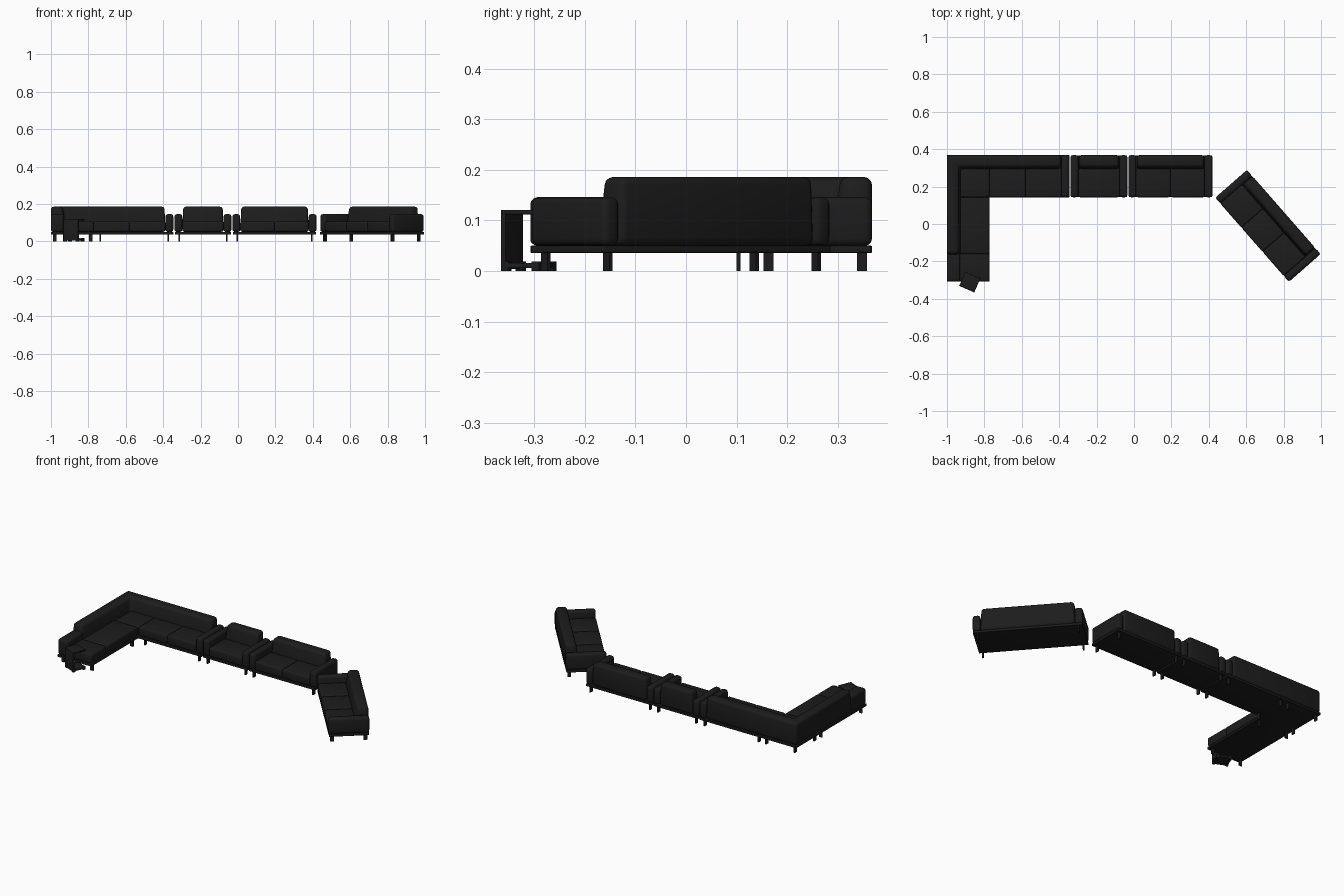
import bpy, bmesh, math
from mathutils import Matrix

if "Cube" in bpy.data.objects:
    bpy.data.objects.remove(bpy.data.objects["Cube"])

black = bpy.data.materials.new("black_fabric")
black.diffuse_color = (0.012, 0.012, 0.012, 1)
black.use_nodes = True
black.node_tree.nodes["Principled BSDF"].inputs["Base Color"].default_value = black.diffuse_color


def prism(name, low, high, z0, z1, r=0.0, M=Matrix.Identity(4), seg=3):
    """Solid between a bottom outline and a top outline, with rounded edges."""
    bm = bmesh.new()
    a = [bm.verts.new((x, y, z0)) for x, y in low]
    b = [bm.verts.new((x, y, z1)) for x, y in high]
    n = len(a)
    bm.faces.new(a[::-1])
    bm.faces.new(b)
    for i in range(n):
        j = (i + 1) % n
        bm.faces.new((a[i], a[j], b[j], b[i]))
    bmesh.ops.recalc_face_normals(bm, faces=bm.faces)
    if r:
        bmesh.ops.bevel(bm, geom=bm.edges[:], offset=r, segments=seg,
                        profile=0.5, affect='EDGES', clamp_overlap=True)
    me = bpy.data.meshes.new(name)
    bm.to_mesh(me)
    bm.free()
    me.materials.append(black)
    ob = bpy.data.objects.new(name, me)
    ob.matrix_world = M
    bpy.context.collection.objects.link(ob)
    bpy.ops.object.select_all(action='DESELECT')
    ob.select_set(True)
    bpy.context.view_layer.objects.active = ob
    bpy.ops.object.shade_smooth_by_angle(angle=math.radians(40))
    return ob


def rect(x0, x1, y0, y1):
    return [(x0, y0), (x1, y0), (x1, y1), (x0, y1)]


def box(name, x0, x1, y0, y1, z0, z1, r=0.0, M=Matrix.Identity(4)):
    p = rect(x0, x1, y0, y1)
    return prism(name, p, p, z0, z1, r, M)


def place(x, y, deg=0):
    return Matrix.Translation((x, y, 0)) @ Matrix.Rotation(math.radians(deg), 4, 'Z')


Z_BASE, Z_PAD, Z_SEAT, Z_ARM, Z_BACK = 0.036, 0.052, 0.107, 0.146, 0.186
ARM, BACK = 0.042, 0.08


def leg(x, y, M=Matrix.Identity(4), turn=False):
    w, d = (0.010, 0.004) if turn else (0.004, 0.010)
    box("leg", x - w, x + w, y - d, y + d, 0, Z_BASE + 0.005, 0, M)


def seats(x0, x1, y0, y1, count, M=Matrix.Identity(4)):
    w = (x1 - x0) / count
    for i in range(count):
        box("seat_cushion", x0 + i * w, x0 + (i + 1) * w, y0, y1,
            Z_PAD, Z_SEAT, 0.01, M)


def sofa(name, M, length, depth, count):
    """Straight sofa with two arms, back on local +y."""
    h, d = length / 2, depth / 2
    box(name + "_base", -h + .002, h - .002, -d + .002, d - .002, Z_BASE, Z_PAD - .002, 0.002, M)
    for s in (-1, 1):
        x0, x1 = sorted((s * h, s * (h - ARM)))
        box(name + "_arm", x0, x1, -d, d, Z_PAD - .002, Z_ARM, 0.014, M)
        for y in (-d + 0.02, d - 0.02):
            leg(s * (h - 0.025), y, M)
    i = h - ARM
    seats(-i, i, -d, d - BACK + 0.01, count, M)
    prism(name + "_back", rect(-i, i, d - BACK, d),
          rect(-i + .005, i - .005, d - BACK + .018, d), Z_PAD - .002, Z_BACK, 0.016, M)


# straight pieces
F, B = 0.143, 0.368
mid = (F + B) / 2
sofa("armchair", place(-0.1875, mid), 0.305, B - F, 1)
sofa("loveseat", place(0.195, mid), 0.45, B - F, 2)
sofa("angled_sofa", place(0.716, -0.01, -48.8), 0.598, 0.226, 3)

# corner sofa: L-shaped base and back
L, R, W, END = -1.0, -0.346, -0.772, -0.308
base = [(L, END), (W, END), (W, F), (R, F), (R, B), (L, B)]
prism("corner_base", base, base, Z_BASE, Z_PAD - .002, 0.002)
bx, by, t = L + BACK, B - BACK, 0.018
prism("corner_back",
      [(L, -.17), (bx, -.17), (bx, by), (R - ARM, by), (R - ARM, B), (L, B)],
      [(L, -.16), (bx - t, -.16), (bx - t, by + t), (R - ARM - .005, by + t),
       (R - ARM - .005, B), (L, B)],
      Z_PAD - .002, Z_BACK, 0.016)
box("corner_arm", R - ARM, R, F, B, Z_PAD - .002, Z_ARM, 0.014)
box("low_back", L, L + 0.07, END, -0.15, Z_PAD - .002, Z_ARM, 0.014)

# corner sofa: seats
seats(W, R - ARM, F, by + .01, 2)
seats(bx - .01, W, F, by + .01, 1)
for y0, y1 in ((END, -.16), (-.16, F)):
    box("wing_seat_cushion", L + 0.06, W, y0, y1, Z_PAD, Z_SEAT, 0.01)

# corner sofa: legs
for x in (-0.737, R - 0.027):
    for y in (F + .02, B - .02):
        leg(x, y)
for x in (L + .02, W - .015):
    for y in (END + .028, 0.104):
        leg(x, y, turn=True)
for x, y in ((L + .02, B - .02), (W - .015, B - .02), (L + .02, F + .02)):
    leg(x, y)

# C-shaped side table slid over the open seat end
T = place(-0.878, -0.311, -23.6)
box("table_top", -.044, .044, -.041, .041, 0.112, 0.121, 0.001, T)
box("table_panel", -.044, .044, -.041, -.031, 0.004, 0.115, 0.001, T)
box("table_base", -.044, .044, -.041, .041, 0.006, 0.016, 0.001, T)
for sx in (-1, 1):
    for sy in (-1, 1):
        x, y = sx * .036, sy * .033
        box("table_foot", x - .008, x + .008, y - .008, y + .008, 0, 0.019, 0.001, T)
